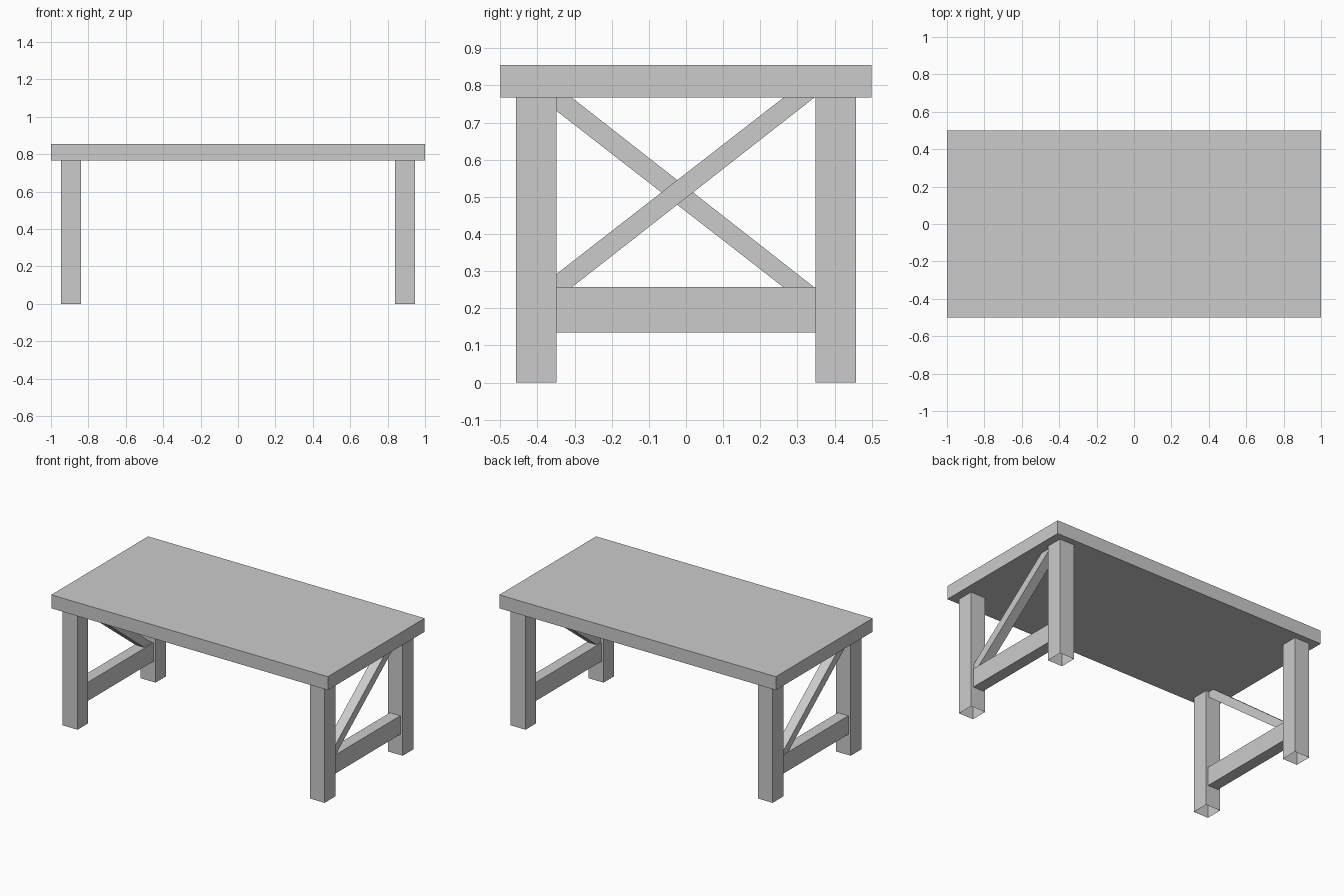
import bpy
import bmesh

cube = bpy.data.objects.get("Cube")
if cube:
    bpy.data.objects.remove(cube, do_unlink=True)

# One plain grey for the whole table
grey = bpy.data.materials.new("plain grey")
grey.use_nodes = True
colour = (0.6, 0.6, 0.6, 1)
grey.diffuse_color = colour
grey.node_tree.nodes["Principled BSDF"].inputs["Base Color"].default_value = colour

TOP_Z, UNDER_Z = 0.855, 0.767
LEG_IN_X, LEG_OUT_X = 0.84, 0.947
LEG_IN_Y, LEG_OUT_Y = 0.348, 0.458
RAIL_LOW, RAIL_HIGH = 0.135, 0.257


def finish(name, bm):
    bmesh.ops.recalc_face_normals(bm, faces=bm.faces[:])
    mesh = bpy.data.meshes.new(name)
    bm.to_mesh(mesh)
    bm.free()
    mesh.materials.append(grey)
    obj = bpy.data.objects.new(name, mesh)
    bpy.context.collection.objects.link(obj)
    return obj


def box(name, xs, ys, zs, open_ends=False):
    bm = bmesh.new()
    bmesh.ops.create_cube(bm, size=1)
    bmesh.ops.recalc_face_normals(bm, faces=bm.faces[:])
    if open_ends:
        caps = [f for f in bm.faces if abs(f.normal.z) > 0.9]
        bmesh.ops.delete(bm, geom=caps, context="FACES_ONLY")
    for v in bm.verts:
        v.co = [lo + (c + 0.5) * (hi - lo)
                for c, (lo, hi) in zip(v.co, (xs, ys, zs))]
    return finish(name, bm)


def side_prism(name, profile, xs):
    """Extrude a (y, z) outline along x."""
    bm = bmesh.new()
    face = bm.faces.new([bm.verts.new((xs[0], y, z)) for y, z in profile])
    moved = bmesh.ops.extrude_face_region(bm, geom=[face])["geom"]
    for v in moved:
        if isinstance(v, bmesh.types.BMVert):
            v.co.x = xs[1]
    return finish(name, bm)


def span(a, b, sign):
    return tuple(sorted((a * sign, b * sign)))


# Table top
box("table_top", (-1, 1), (-0.5, 0.5), (UNDER_Z, TOP_Z))

# Diagonal brace outline, trimmed by the leg, the rail and the top
brace = [(-LEG_IN_Y, RAIL_HIGH), (-0.307, RAIL_HIGH), (0.345, UNDER_Z),
         (0.262, UNDER_Z), (-LEG_IN_Y, 0.293)]

for side, sx in (("left", 1), ("right", -1)):
    # Legs, hollow and open underneath
    for end, sy in (("front", -1), ("back", 1)):
        box(f"{end}_{side}_leg", span(LEG_IN_X, LEG_OUT_X, sx),
            span(LEG_IN_Y, LEG_OUT_Y, sy), (0, UNDER_Z), open_ends=True)
    # Low rail between the legs
    box(f"{side}_rail", span(0.855, 0.93, sx), (-LEG_IN_Y, LEG_IN_Y),
        (RAIL_LOW, RAIL_HIGH))
    # Brace, flipped top to bottom at the opposite end
    outline = brace if sx > 0 else [(y, RAIL_HIGH + UNDER_Z - z) for y, z in brace]
    side_prism(f"{side}_brace", outline, span(0.862, 0.925, sx))
